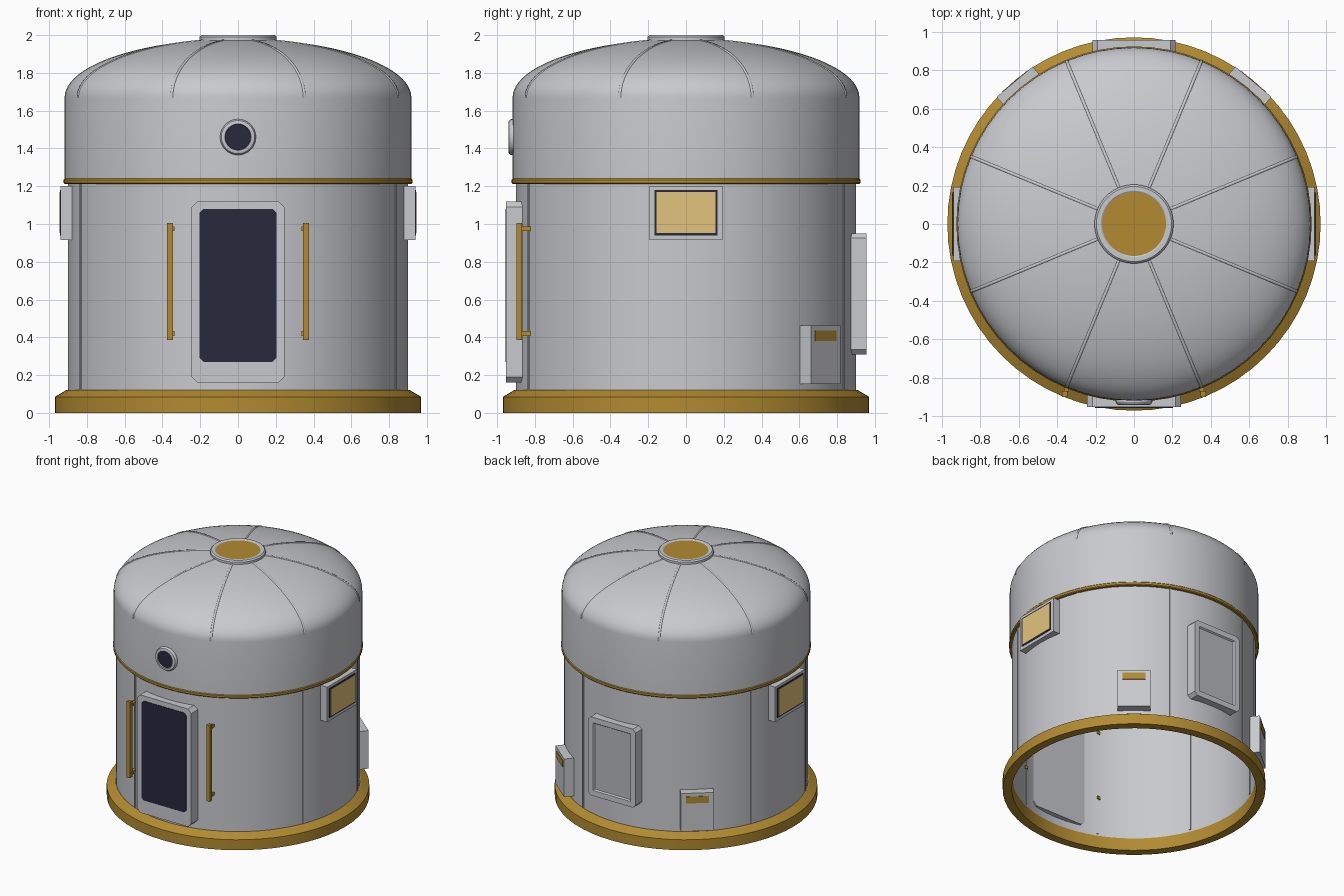
import bpy, bmesh, math
from mathutils import Matrix, Vector

cube = bpy.data.objects.get("Cube")
if cube:
    bpy.data.objects.remove(cube, do_unlink=True)


def material(name, r, g, b):
    m = bpy.data.materials.new(name)
    m.use_nodes = True
    m.diffuse_color = (r, g, b, 1)
    m.node_tree.nodes["Principled BSDF"].inputs["Base Color"].default_value = (r, g, b, 1)
    return m


GREY = material("hull grey", 0.58, 0.59, 0.62)
PANEL = material("hatch grey", 0.48, 0.49, 0.52)
GOLD = material("gold trim", 0.45, 0.26, 0.03)
DARK = material("dark glass", 0.02, 0.021, 0.046)
PANE = material("amber pane", 0.76, 0.55, 0.2)


def wall_frame(angle, z=0):
    """Local x runs along the wall, y up, z outward, at a compass angle in degrees."""
    a = math.radians(angle)
    m = Matrix(((-math.sin(a), 0, math.cos(a)), (math.cos(a), 0, math.sin(a)), (0, 1, 0))).to_4x4()
    m.translation = (0, 0, z)
    return m


def finish(name, bm, mats, matrix, smooth=False):
    bm.transform(matrix)
    mesh = bpy.data.meshes.new(name)
    bm.to_mesh(mesh)
    bm.free()
    for m in mats:
        mesh.materials.append(m)
    ob = bpy.data.objects.new(name, mesh)
    bpy.context.collection.objects.link(ob)
    if smooth:
        bpy.ops.object.select_all(action="DESELECT")
        ob.select_set(True)
        bpy.context.view_layer.objects.active = ob
        bpy.ops.object.shade_smooth_by_angle(angle=math.radians(30))
    return ob


def lathe(name, profile, mats, matrix=Matrix(), sides=64, last_slot=0):
    """Turn (radius, height) points about local z; the last band takes last_slot."""
    bm = bmesh.new()
    rings = []
    for r, h in profile:
        if r == 0:
            rings.append([bm.verts.new((0, 0, h))] * sides)
        else:
            turn = [2 * math.pi * j / sides for j in range(sides)]
            rings.append([bm.verts.new((r * math.cos(t), r * math.sin(t), h)) for t in turn])
    for i in range(len(rings) - 1):
        lo, hi = rings[i], rings[i + 1]
        for j in range(sides):
            k = (j + 1) % sides
            corners = list(dict.fromkeys((lo[j], lo[k], hi[k], hi[j])))
            face = bm.faces.new(corners)
            if i == len(rings) - 2:
                face.material_index = last_slot
    return finish(name, bm, mats, matrix, smooth=True)


def slab(name, width, height, back, front, matrix, mats, cut=0, x=0, recess=None):
    """Wall-mounted plate with cut corners and an optional recessed centre."""
    w, h = width / 2, height / 2
    if cut:
        pts = [(w, cut - h), (w, h - cut), (w - cut, h), (cut - w, h),
               (-w, h - cut), (-w, cut - h), (cut - w, -h), (w - cut, -h)]
    else:
        pts = [(w, -h), (w, h), (-w, h), (-w, -h)]
    bm = bmesh.new()
    inner = [bm.verts.new((x + p, q, back)) for p, q in pts]
    outer = [bm.verts.new((x + p, q, front)) for p, q in pts]
    n = len(pts)
    for i in range(n):
        j = (i + 1) % n
        bm.faces.new((inner[i], inner[j], outer[j], outer[i]))
    bm.faces.new(inner[::-1])
    face = bm.faces.new(outer)
    if recess:
        margin, depth = recess
        bm.normal_update()
        bmesh.ops.inset_region(bm, faces=[face], thickness=margin, use_even_offset=True)
        bmesh.ops.inset_region(bm, faces=[face], thickness=0.008, depth=-depth, use_even_offset=True)
        face.material_index = 1
    return finish(name, bm, mats, matrix)


# Main shell, open underneath
lathe("base_ring", [(0.902, 0), (0.97, 0), (0.97, 0.085), (0.91, 0.12), (0.902, 0.12), (0.902, 0)], [GOLD])
lathe("body_wall", [(0.9, 0.1), (0.9, 1.225)], [GREY])
lathe("trim_band", [(0.895, 1.212), (0.917, 1.212), (0.923, 1.218), (0.923, 1.234),
                    (0.918, 1.24), (0.895, 1.24)], [GOLD])

# Dome with a straight skirt and an elliptical crown
RADIUS, SPRING, RISE = 0.918, 1.67, 0.31


def dome_point(t, offset=0):
    return ((RADIUS + offset) * math.cos(t), SPRING + (RISE + offset) * math.sin(t))


crown = [dome_point(math.pi / 2 * i / 20) for i in range(20)]
lathe("dome", [(RADIUS, 1.238)] + crown + [(0, SPRING + RISE)], [GREY])
lathe("roof_cap", [(0.205, 1.955), (0.205, 1.99), (0.195, 2.0), (0.172, 2.0),
                   (0.166, 1.996), (0, 1.996)], [GREY, GOLD], last_slot=1)

# Wall seams and dome ribs, eight of each
for k in range(8):
    angle = 22.5 + 45 * k
    slab(f"wall_seam_{k + 1}", 0.014, 1.1, 0.893, 0.905, wall_frame(angle, 0.665), [GREY])
    curve = bpy.data.curves.new(f"dome_rib_{k + 1}", "CURVE")
    curve.dimensions = "3D"
    curve.bevel_depth = 0.01
    curve.bevel_resolution = 1
    curve.use_fill_caps = True
    spline = curve.splines.new("POLY")
    steps = 24
    spline.points.add(steps)
    for i in range(steps + 1):
        r, z = dome_point(1.36 * i / steps, -0.005)
        spline.points[i].co = (*(wall_frame(angle, z) @ Vector((0, 0, r))), 1)
    curve.materials.append(GREY)
    bpy.context.collection.objects.link(bpy.data.objects.new(curve.name, curve))

# Front door with glass panel
FRONT = -90
slab("door_frame", 0.49, 0.96, 0.86, 0.952, wall_frame(FRONT, 0.64), [GREY], cut=0.03)
slab("door_glass", 0.405, 0.81, 0.95, 0.956, wall_frame(FRONT, 0.675), [DARK], cut=0.02)

# Grab rails either side of the door
for side, label in ((1, "left"), (-1, "right")):
    slab(f"{label}_grab_rail", 0.03, 0.62, 0.868, 0.898, wall_frame(FRONT, 0.695), [GOLD], x=side * 0.36)
    for z, end in ((0.42, "lower"), (0.975, "upper")):
        slab(f"{label}_{end}_rail_mount", 0.025, 0.025, 0.815, 0.87,
             wall_frame(FRONT, z), [GOLD], x=side * 0.35)

# Round porthole above the door
lathe("porthole", [(0.095, 0.9), (0.095, 0.926), (0.088, 0.937), (0.08, 0.94), (0.07, 0.94),
                   (0.068, 0.932), (0, 0.932)], [GREY, DARK], wall_frame(FRONT, 1.46), 32, 1)

# Side windows
for angle, label in ((0, "left"), (180, "right")):
    slab(f"{label}_window_frame", 0.385, 0.285, 0.87, 0.939, wall_frame(angle, 1.058), [GREY])
    slab(f"{label}_window_border", 0.335, 0.24, 0.937, 0.942, wall_frame(angle, 1.06), [DARK])
    slab(f"{label}_window_pane", 0.31, 0.217, 0.94, 0.945, wall_frame(angle, 1.06), [PANE])

# Rear hatch
slab("rear_hatch", 0.43, 0.64, 0.87, 0.955, wall_frame(90, 0.63), [GREY, PANEL],
     cut=0.025, recess=(0.045, 0.012))

# Rear equipment boxes with gold labels
for angle, label in ((50, "left"), (130, "right")):
    slab(f"{label}_equipment_box", 0.245, 0.31, 0.885, 0.965, wall_frame(angle, 0.307), [GREY])
    slab(f"{label}_box_plate", 0.172, 0.055, 0.962, 0.968, wall_frame(angle, 0.408), [GOLD])
